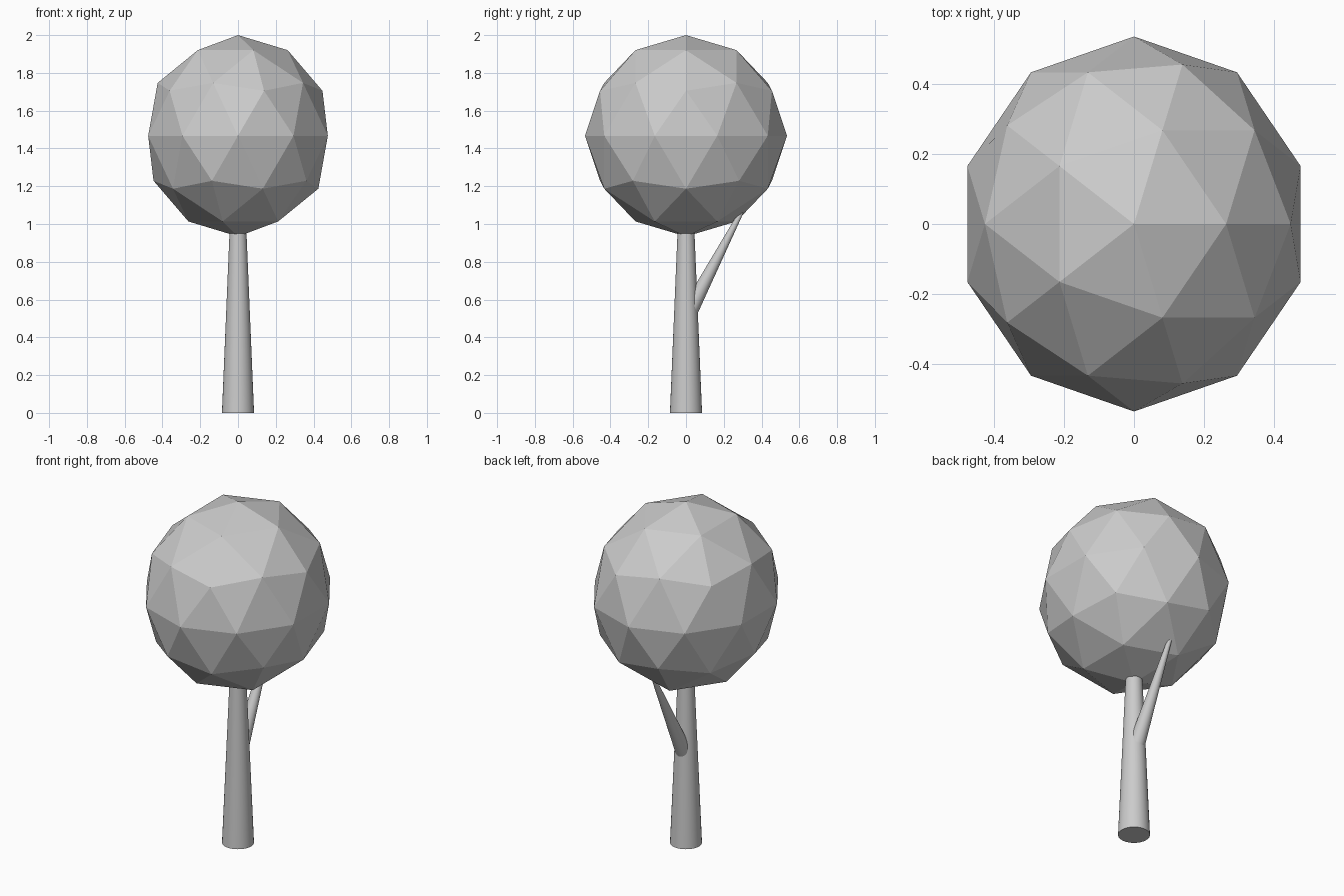
import bpy, math
from mathutils import Vector

if "Cube" in bpy.data.objects:
    bpy.data.objects.remove(bpy.data.objects["Cube"])

grey = bpy.data.materials.new("plain grey")
grey.diffuse_color = (0.6, 0.6, 0.6, 1)
grey.use_nodes = True
grey.node_tree.nodes["Principled BSDF"].inputs["Base Color"].default_value = grey.diffuse_color


def tapered_limb(name, start, end, r_start, r_end, sides=32):
    """Smooth tapered round limb running between two points."""
    start, end = Vector(start), Vector(end)
    axis = end - start
    bpy.ops.mesh.primitive_cone_add(
        vertices=sides, radius1=r_start, radius2=r_end, depth=axis.length,
        location=(start + end) / 2,
        rotation=axis.to_track_quat('Z', 'Y').to_euler())
    limb = bpy.context.object
    limb.name = name
    limb.data.materials.append(grey)
    bpy.ops.object.shade_smooth_by_angle(angle=math.radians(30))
    return limb


# Trunk, with its top buried in the crown
tapered_limb("trunk", (0, 0, 0), (0, 0, 1.0), 0.085, 0.043)

# Side branch leaning back from inside the trunk up into the crown
tapered_limb("branch", (0, 0.014, 0.53), (0, 0.328, 1.13), 0.045, 0.008)

# Faceted crown
bpy.ops.mesh.primitive_ico_sphere_add(subdivisions=2, radius=1, location=(0, 0, 1.467))
crown = bpy.context.object
crown.name = "crown"
crown.scale = (0.5, 0.535, 0.533)
crown.data.materials.append(grey)
